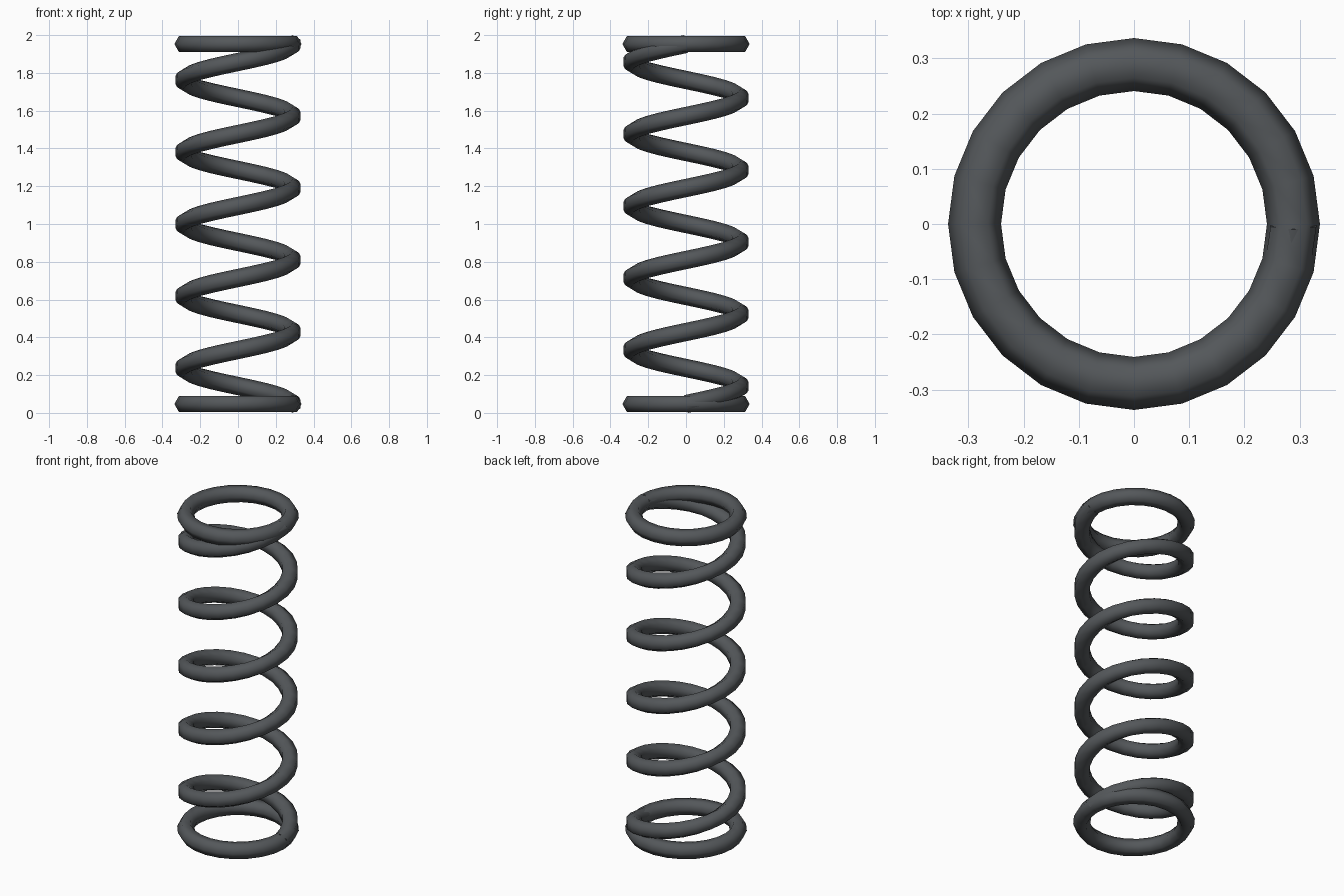
import bpy, bmesh
from math import pi, sin, cos
from mathutils import Vector

cube = bpy.data.objects.get("Cube")
if cube:
    bpy.data.objects.remove(cube, do_unlink=True)

COIL_R, WIRE_R = 0.289, 0.048
TURNS, STEPS, SIDES = 5, 24, 6
Z_LOW, Z_HIGH = 0.047, 1.953

steel = bpy.data.materials.new("dark grey steel")
steel.use_nodes = True
colour = (0.088, 0.096, 0.103, 1)
steel.diffuse_color = colour
steel.node_tree.nodes["Principled BSDF"].inputs["Base Color"].default_value = colour


# Flat end rings, with a corner of the wire pointing outward
def end_ring(name, z):
    bpy.ops.mesh.primitive_torus_add(
        major_radius=COIL_R, minor_radius=WIRE_R,
        major_segments=STEPS, minor_segments=SIDES, location=(0, 0, z))
    ring = bpy.context.object
    ring.name = name
    ring.data.materials.append(steel)
    bpy.ops.object.shade_smooth()


end_ring("bottom_ring", Z_LOW)
end_ring("top_ring", Z_HIGH)

# Coil: hexagonal wire swept along a rising helix
bm = bmesh.new()
loops = []
rise = (Z_HIGH - Z_LOW) / (TURNS * 2 * pi)
for i in range(TURNS * STEPS + 1):
    a = 2 * pi * i / STEPS
    out = Vector((cos(a), sin(a), 0))
    along = Vector((-COIL_R * sin(a), COIL_R * cos(a), rise)).normalized()
    up = out.cross(along)
    centre = out * COIL_R + Vector((0, 0, Z_LOW + rise * a))
    loop = []
    for k in range(SIDES):
        t = 2 * pi * k / SIDES
        loop.append(bm.verts.new(centre + WIRE_R * (up * cos(t) + out * sin(t))))
    loops.append(loop)
for low, high in zip(loops, loops[1:]):
    for k in range(SIDES):
        n = (k + 1) % SIDES
        bm.faces.new((low[k], low[n], high[n], high[k])).smooth = True
bm.faces.new(loops[0])
bm.faces.new(loops[-1])
bmesh.ops.recalc_face_normals(bm, faces=bm.faces)

# Keep the cut wire ends crisp
for face in bm.faces:
    if len(face.verts) == SIDES:
        for edge in face.edges:
            edge.smooth = False

mesh = bpy.data.meshes.new("spring_coil")
bm.to_mesh(mesh)
bm.free()
mesh.materials.append(steel)
coil = bpy.data.objects.new("spring_coil", mesh)
bpy.context.collection.objects.link(coil)
